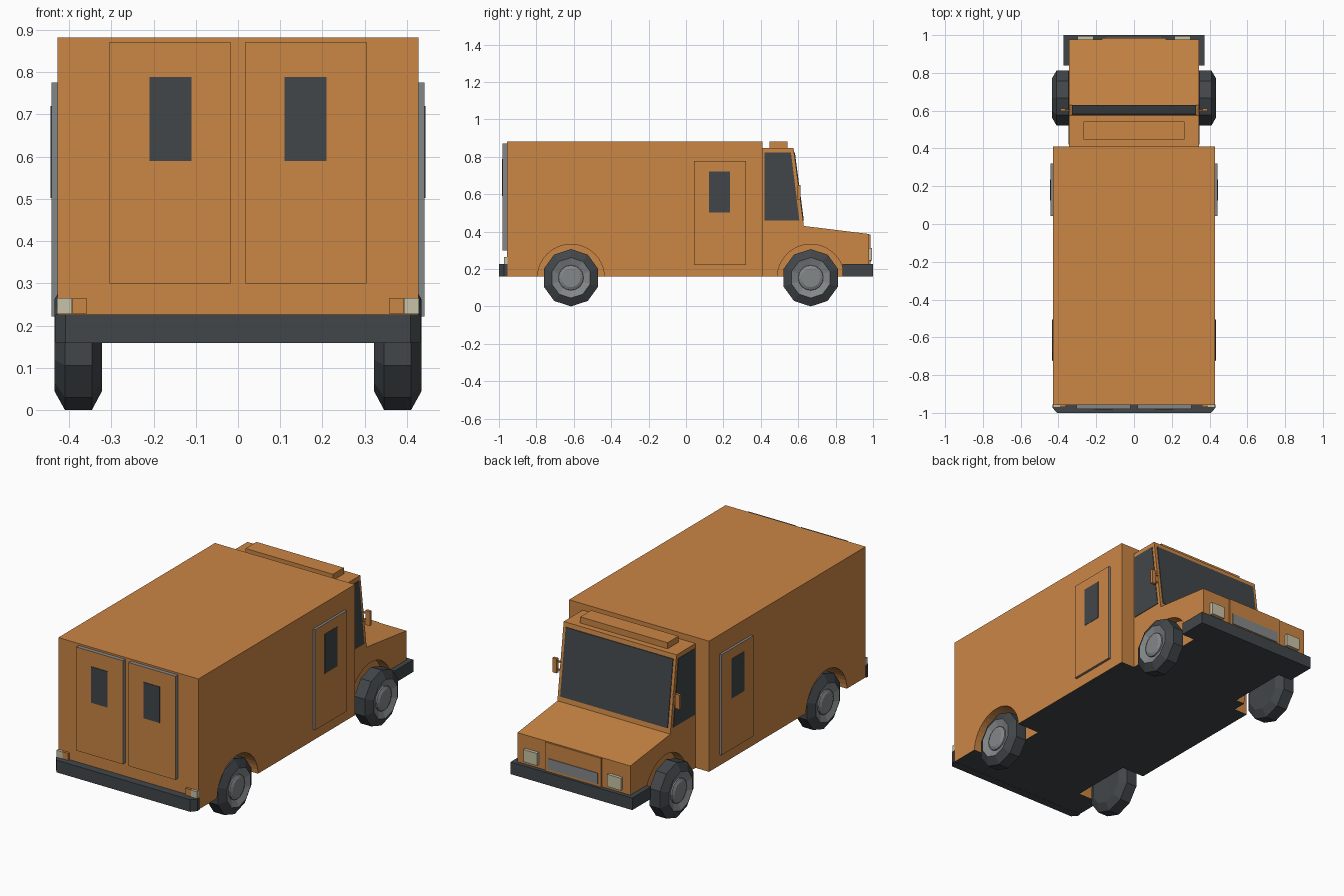
import bpy, bmesh, math
from mathutils import Matrix

if "Cube" in bpy.data.objects:
    bpy.data.objects.remove(bpy.data.objects["Cube"], do_unlink=True)


def material(name, rgb):
    m = bpy.data.materials.new(name)
    m.use_nodes = True
    m.diffuse_color = (*rgb, 1)
    m.node_tree.nodes["Principled BSDF"].inputs["Base Color"].default_value = (*rgb, 1)
    return m


ORANGE = material("orange paint", (0.6, 0.24, 0.06))
DARK = material("dark rubber and glass", (0.054, 0.062, 0.068))
GREY = material("grey metal", (0.23, 0.245, 0.25))
CREAM = material("cream lamp", (0.58, 0.54, 0.38))


def finish(name, bm, mats, rule=None):
    bmesh.ops.recalc_face_normals(bm, faces=bm.faces)
    bm.normal_update()
    if rule:
        for f in bm.faces:
            f.material_index = rule(f)
    mesh = bpy.data.meshes.new(name)
    bm.to_mesh(mesh)
    bm.free()
    for m in mats:
        mesh.materials.append(m)
    ob = bpy.data.objects.new(name, mesh)
    bpy.context.collection.objects.link(ob)
    return ob


def box(name, x, y, z, mats, rule=None):
    bm = bmesh.new()
    size = [b - a for a, b in (x, y, z)]
    mid = [(a + b) / 2 for a, b in (x, y, z)]
    bmesh.ops.create_cube(bm, size=1, matrix=Matrix.Translation(mid) @ Matrix.Diagonal((*size, 1)))
    return finish(name, bm, mats, rule)


def prism(name, profile, a, b, mats, rule=None, axis="x"):
    """Extrude a yz profile along x, or an xy profile along z."""
    bm = bmesh.new()
    place = (lambda p, t: (t, *p)) if axis == "x" else (lambda p, t: (*p, t))
    face = bm.faces.new([bm.verts.new(place(p, a)) for p in profile])
    out = bmesh.ops.extrude_face_region(bm, geom=[face])
    shift = [b - a, 0, 0] if axis == "x" else [0, 0, b - a]
    bmesh.ops.translate(bm, vec=shift, verts=[v for v in out["geom"] if isinstance(v, bmesh.types.BMVert)])
    return finish(name, bm, mats, rule)


def lathe(name, profile, centre, side, steps, mat):
    """Spin (radius, x) points about the axle."""
    bm = bmesh.new()
    verts = [bm.verts.new((side * x, centre[0], centre[1] + r)) for r, x in profile]
    edges = [bm.edges.new(pair) for pair in zip(verts, verts[1:])]
    bmesh.ops.spin(bm, geom=verts + edges, cent=(0, *centre), axis=(1, 0, 0),
                   angle=math.tau, steps=steps, use_duplicate=False)
    bmesh.ops.remove_doubles(bm, verts=bm.verts, dist=0.0005)
    return finish(name, bm, [mat])


def mirrored(xs, side):
    return tuple(sorted(side * v for v in xs))


SIDES = (("left", 1), ("right", -1))
AXLES = (("cab", 0.667), ("cargo", -0.615))
HUB_Z = 0.153
FLOOR_Z = 0.16


def underside(f):
    return int(f.normal.z < -0.9)


# Body shells with a dark underside
cargo_box = box("cargo_box", (-0.428, 0.428), (-0.957, 0.41), (FLOOR_Z, 0.882), [ORANGE, DARK], underside)
cab = prism("cab", [(0.405, FLOOR_Z), (0.405, 0.847), (0.575, 0.847), (0.63, 0.43),
                    (0.978, 0.387), (0.978, FLOOR_Z)], -0.345, 0.345, [ORANGE, DARK], underside)

# Wheel wells
for axle, y in AXLES:
    shell = cab if axle == "cab" else cargo_box
    for label, side in SIDES:
        bm = bmesh.new()
        bmesh.ops.create_cone(bm, cap_ends=True, segments=40, radius1=0.179, radius2=0.179, depth=0.3,
                              matrix=Matrix.Translation((side * 0.44, y, HUB_Z)) @ Matrix.Rotation(math.pi / 2, 4, "Y"))
        cutter = finish("well_cutter", bm, [ORANGE])
        cutter.hide_render = True
        mod = shell.modifiers.new("well", "BOOLEAN")
        mod.operation, mod.solver, mod.object = "DIFFERENCE", "EXACT", cutter
        bpy.context.view_layer.objects.active = shell
        bpy.ops.object.modifier_apply(modifier=mod.name)
        bpy.data.objects.remove(cutter, do_unlink=True)

# Wheels: ten-sided tyres, dished rims and round hubs
for axle, y in AXLES:
    for label, side in SIDES:
        tag = f"{axle}_{label}"
        lathe("tyre_" + tag, [(0, 0.325), (0.108, 0.322), (0.153, 0.346), (0.153, 0.41), (0.108, 0.435)],
              (y, HUB_Z), side, 10, DARK)
        lathe("rim_" + tag, [(0.108, 0.435), (0.066, 0.418), (0, 0.418)], (y, HUB_Z), side, 10, GREY)
        hub = lathe("hub_" + tag, [(0.068, 0.416), (0.066, 0.426), (0.05, 0.434), (0, 0.434)],
                    (y, HUB_Z), side, 16, GREY)

# Bumpers
box("cab_bumper", (-0.372, 0.372), (0.838, 1), (FLOOR_Z - 0.001, 0.226), [DARK])
prism("cargo_bumper", [(-0.432, -0.955), (-0.432, -0.972), (-0.408, -1), (0.408, -1), (0.432, -0.972),
                       (0.432, -0.955)], FLOOR_Z - 0.001, 0.226, [DARK], axis="z")

# Cab roof bar
box("roof_bar", (-0.267, 0.267), (0.447, 0.542), (0.845, 0.881), [ORANGE])


# Windscreen and cab side windows follow the slanted pillar
def pillar_y(z):
    return 0.63 - (z - 0.43) * 0.055 / 0.417


low, high = 0.458, 0.822
prism("windscreen", [(pillar_y(low) - 0.003, low), (pillar_y(low) + 0.004, low),
                     (pillar_y(high) + 0.004, high), (pillar_y(high) - 0.003, high)], -0.328, 0.328, [DARK])

for label, side in SIDES:
    prism("cab_window_" + label, [(0.42, low), (0.42, high), (pillar_y(high) - 0.017, high),
                                  (pillar_y(low) - 0.02, low)], side * 0.342, side * 0.348, [DARK])

    # Mirrors
    box("mirror_" + label, mirrored((0.362, 0.388), side), (0.597, 0.612), (0.57, 0.65), [ORANGE])
    for z in (0.585, 0.63):
        box("mirror_arm_" + label, mirrored((0.34, 0.365), side), (0.598, 0.606), (z, z + 0.008), [ORANGE])

    # Side door: grey edges, painted face
    box("side_door_" + label, mirrored((0.425, 0.442), side), (0.043, 0.32), (0.221, 0.776), [ORANGE, GREY],
        lambda f: int(abs(f.normal.x) < 0.5))
    box("side_door_window_" + label, mirrored((0.439, 0.444), side), (0.124, 0.236), (0.502, 0.72), [DARK])

    # Cargo doors
    box("cargo_door_" + label, mirrored((0.018, 0.304), side), (-0.98, -0.955), (0.3, 0.872), [ORANGE, GREY],
        lambda f: int(f.normal.y > -0.5))
    box("cargo_door_window_" + label, mirrored((0.11, 0.21), side), (-0.983, -0.977), (0.59, 0.789), [DARK])

    # Lamps
    box("tail_lamp_" + label, mirrored((0.393, 0.429), side), (-0.972, -0.955), (0.227, 0.265), [CREAM])
    box("turn_lamp_" + label, mirrored((0.359, 0.392), side), (-0.97, -0.955), (0.227, 0.265), [ORANGE])
    box("headlamp_" + label, mirrored((0.215, 0.298), side), (0.975, 0.995), (0.245, 0.313), [CREAM])

# Nose panel and grille
box("nose_panel", (-0.17, 0.17), (0.97, 0.986), (0.22, 0.385), [ORANGE])
box("grille", (-0.153, 0.153), (0.984, 0.99), (0.24, 0.3), [GREY])
